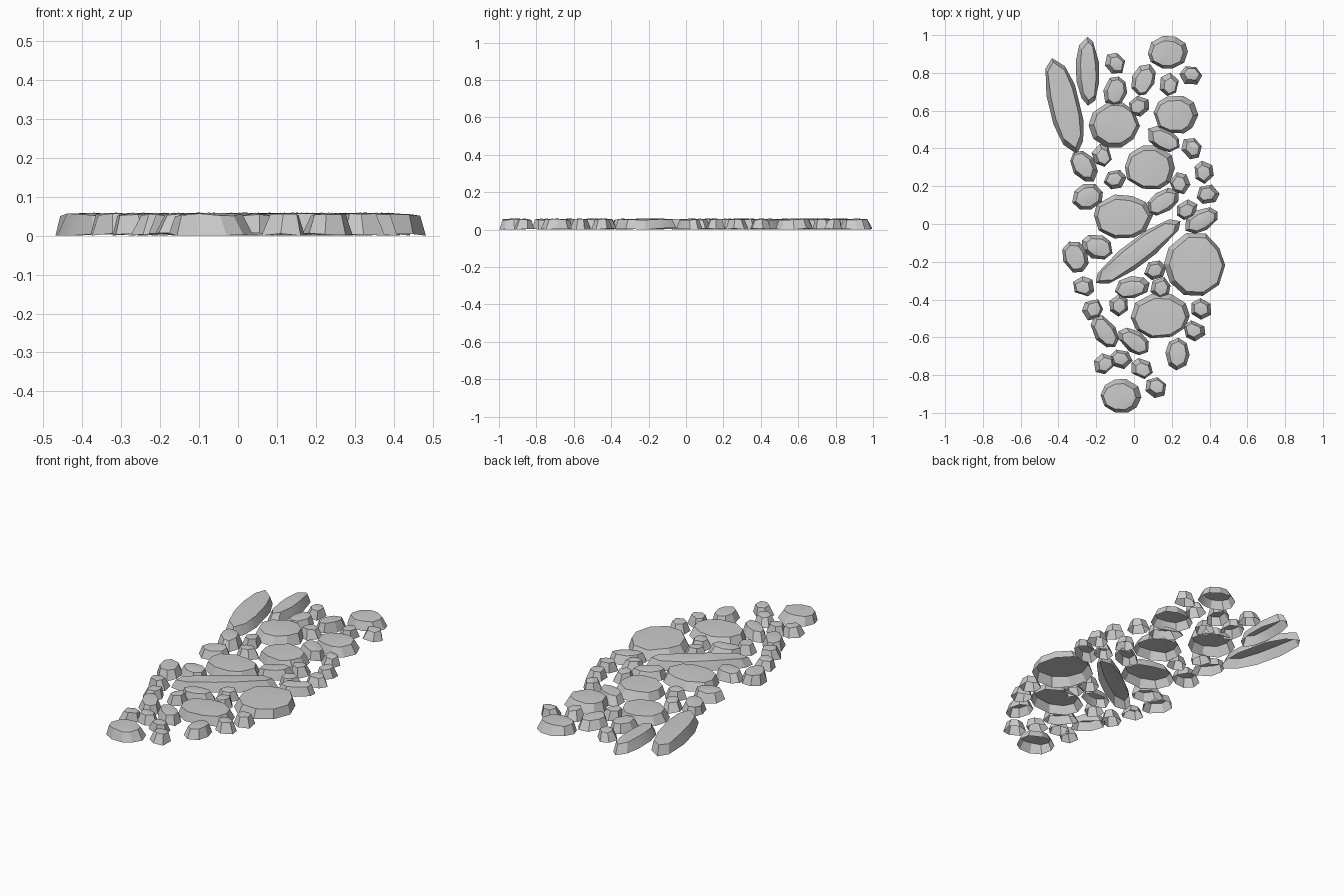
import bpy, bmesh, math, random

if "Cube" in bpy.data.objects:
    bpy.data.objects.remove(bpy.data.objects["Cube"])

random.seed(7)


def stone(name, x, y, rx, ry, angle, sides, inset):
    """Low, open-bottomed faceted stone: flared wall ring and a slightly uneven cap."""
    bm = bmesh.new()
    a = math.radians(angle)
    lean_x, lean_y = random.uniform(-.008, .008), random.uniform(-.008, .008)
    low, high = [], []
    for i in range(sides):
        t = 2 * math.pi * (i + random.uniform(-.15, .15)) / sides
        k = random.uniform(.97, 1.04)
        u, v = rx * k * math.cos(t), ry * k * math.sin(t)
        px, py = u * math.cos(a) - v * math.sin(a), u * math.sin(a) + v * math.cos(a)
        low.append(bm.verts.new((px, py, random.uniform(0, .008))))
        s = 1 - inset / math.hypot(u, v)
        high.append(bm.verts.new((px * s + lean_x, py * s + lean_y, random.uniform(.050, .057))))
    low[0].co.z = 0
    crown = bm.verts.new((lean_x, lean_y, .059))
    for i in range(sides):
        j = (i + 1) % sides
        bm.faces.new((low[i], low[j], high[j], high[i]))
        bm.faces.new((high[i], high[j], crown))
    mesh = bpy.data.meshes.new(name)
    bm.to_mesh(mesh)
    bm.free()
    ob = bpy.data.objects.new(name, mesh)
    ob.location = (x, y, 0)
    bpy.context.collection.objects.link(ob)
    # soft worn cap, crisp wall edges
    bpy.context.view_layer.objects.active = ob
    ob.select_set(True)
    bpy.ops.object.shade_smooth_by_angle(angle=math.radians(25))
    ob.select_set(False)


# Broad paving stones: x, y, half width, half depth
broad = [(.18, .91, .108, .09), (-.105, .525, .135, .122), (.22, .58, .117, .105),
         (.085, .30, .135, .122), (-.06, .04, .155, .118), (.32, -.215, .157, .172),
         (.14, -.485, .158, .122), (-.07, -.91, .108, .09)]
for i, (x, y, rx, ry) in enumerate(broad):
    stone(f"paving_stone_{i + 1}", x, y, rx, ry, 0, 10, .022)

# Long pointed slabs: x, y, half length, half width, angle
slabs = [(-.367, .63, .26, .085, 104), (-.245, .81, .18, .063, 92), (.02, -.147, .28, .068, 37)]
for i, (x, y, rx, ry, ang) in enumerate(slabs):
    stone(f"long_slab_{i + 1}", x, y, rx, ry, ang, 10, .028)

# Medium filler stones: x, y, half length, half width, angle
medium = [(-.10, .70, .085, .062, 80), (.05, .765, .09, .062, 70), (.155, .45, .095, .06, -30),
          (-.265, .305, .092, .065, -55), (-.245, .145, .085, .072, 20), (.155, .12, .1, .058, 35),
          (.355, .02, .1, .058, 30), (-.31, -.175, .088, .07, -65), (-.195, -.12, .085, .068, -20),
          (-.01, -.335, .097, .058, 10), (-.155, -.57, .098, .06, -55), (0, -.62, .095, .06, -35),
          (.23, -.69, .088, .065, 90)]
for i, (x, y, rx, ry, ang) in enumerate(medium):
    stone(f"filler_stone_{i + 1}", x, y, rx, ry, ang, 8, .02)

# Small pebbles: x, y
pebbles = [(-.10, .85), (.30, .785), (.185, .74), (.025, .625), (-.17, .365), (.305, .40),
           (-.10, .235), (.37, .275), (.245, .215), (.39, .155), (.28, .075), (-.265, -.33),
           (.11, -.245), (.14, -.34), (-.08, -.43), (-.22, -.455), (.355, -.45), (.32, -.565),
           (-.16, -.74), (-.07, -.715), (.04, -.765), (.115, -.865)]
for i, (x, y) in enumerate(pebbles):
    stone(f"pebble_{i + 1}", x, y, .062, .054, random.uniform(0, 360), 6, .02)
